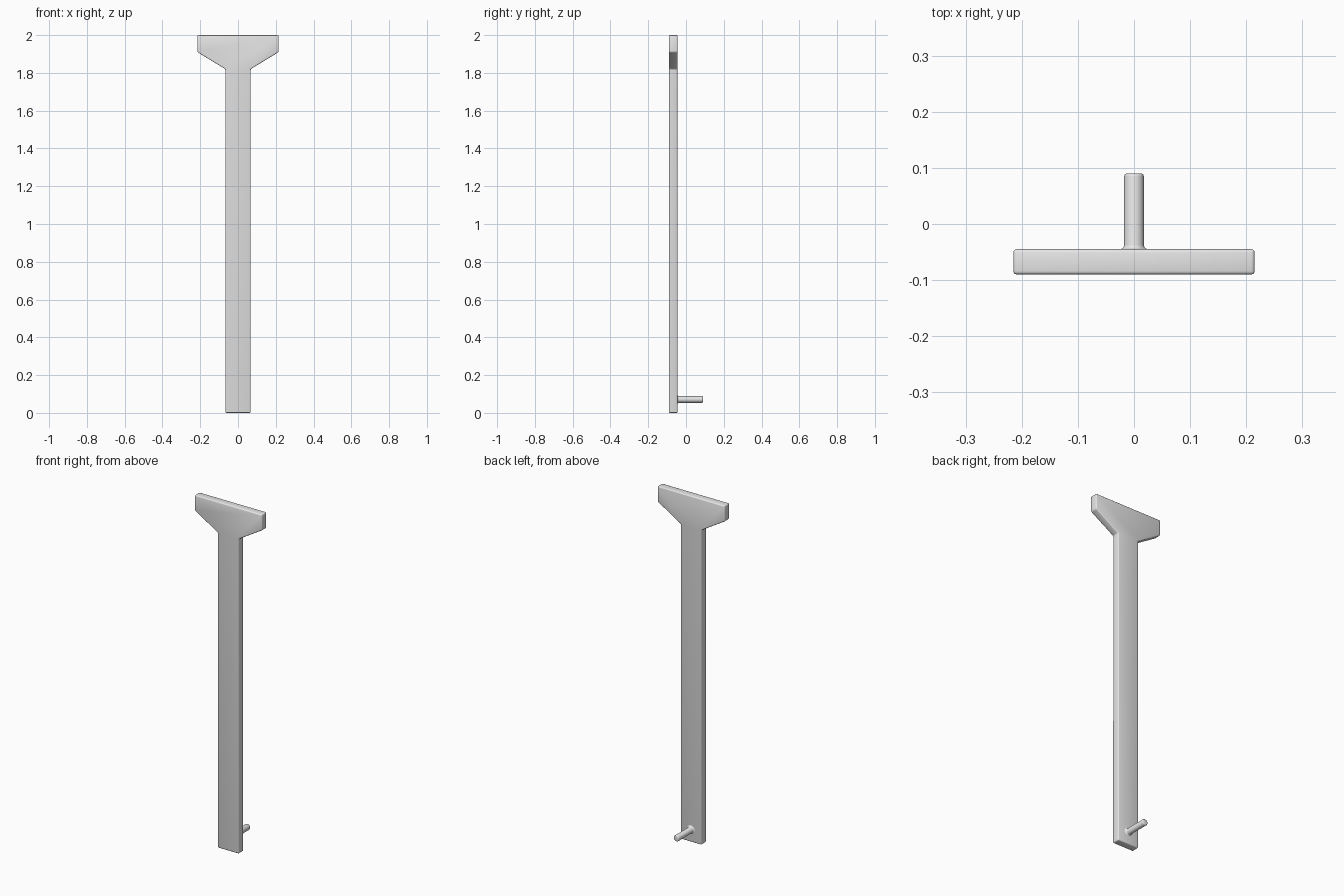
import bpy, bmesh, math
from mathutils import Vector

cube = bpy.data.objects.get("Cube")
if cube:
    bpy.data.objects.remove(cube, do_unlink=True)

grey = bpy.data.materials.new("light_grey")
grey.use_nodes = True
grey.diffuse_color = (0.8, 0.8, 0.8, 1)
grey.node_tree.nodes["Principled BSDF"].inputs["Base Color"].default_value = (0.8, 0.8, 0.8, 1)

FRONT, BACK, END = -0.09, -0.045, 0.09


def finish(name, bm, angle):
    bmesh.ops.recalc_face_normals(bm, faces=bm.faces)
    mesh = bpy.data.meshes.new(name)
    bm.to_mesh(mesh)
    bm.free()
    mesh.materials.append(grey)
    obj = bpy.data.objects.new(name, mesh)
    bpy.context.collection.objects.link(obj)
    bpy.ops.object.select_all(action='DESELECT')
    obj.select_set(True)
    bpy.context.view_layer.objects.active = obj
    bpy.ops.object.shade_smooth_by_angle(angle=math.radians(angle))
    return obj


# Flat post with a flared head: mirrored outline, extruded and rounded
half = [(0.067, 0), (0.067, 1.82), (0.215, 1.91), (0.215, 2)]
outline = half + [(-x, z) for x, z in reversed(half)]
bm = bmesh.new()
face = bm.faces.new([bm.verts.new((x, FRONT, z)) for x, z in outline])
ext = bmesh.ops.extrude_face_region(bm, geom=[face])
bmesh.ops.translate(bm, vec=(0, BACK - FRONT, 0),
                    verts=[v for v in ext["geom"] if isinstance(v, bmesh.types.BMVert)])
bmesh.ops.recalc_face_normals(bm, faces=bm.faces)
bmesh.ops.bevel(bm, geom=bm.edges[:], offset=0.006, segments=3, profile=0.5, affect='EDGES')
finish("post_with_flared_head", bm, 35)

# Round peg on the back: lathed profile with a filleted root and rounded tip
R, FILLET, TIP = 0.0175, 0.008, 0.005
steps = [math.radians(a) for a in range(0, 91, 30)]
profile = [(0, BACK - 0.004), (R + FILLET, BACK - 0.004)]
profile += [(R + FILLET * (1 - math.sin(a)), BACK + FILLET * (1 - math.cos(a))) for a in steps]
profile += [(R - TIP * (1 - math.cos(a)), END - TIP * (1 - math.sin(a))) for a in steps]
profile.append((0, END))
bm = bmesh.new()
verts = [bm.verts.new((r, y, 0.071)) for r, y in profile]
edges = [bm.edges.new(pair) for pair in zip(verts, verts[1:])]
bmesh.ops.spin(bm, geom=verts + edges, cent=Vector((0, 0, 0.071)), axis=(0, 1, 0),
               angle=math.tau, steps=32, use_merge=True)
bmesh.ops.remove_doubles(bm, verts=bm.verts, dist=0.0001)
finish("back_peg", bm, 35)
